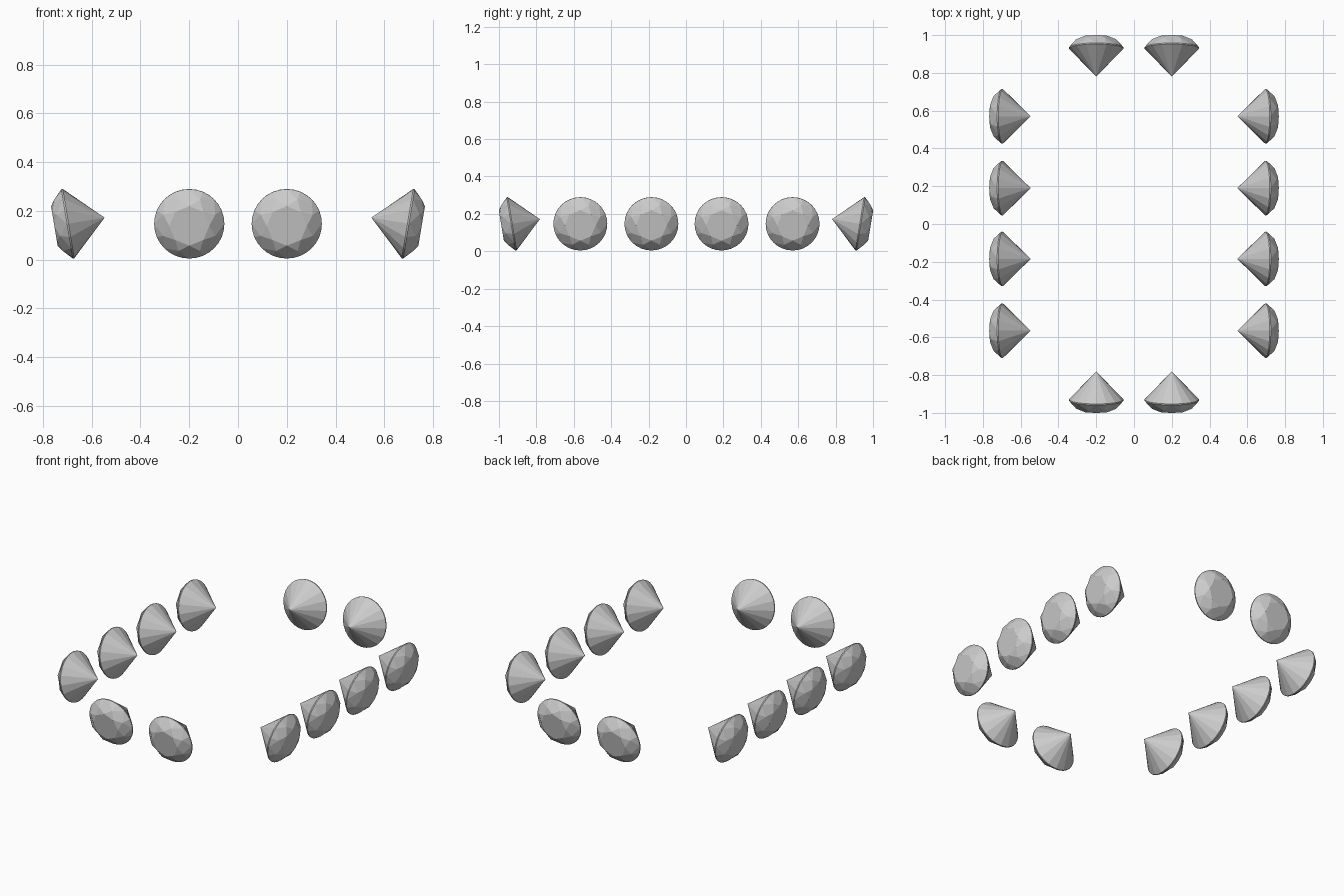
import bpy, bmesh
from math import sin, cos, pi, radians
from mathutils import Matrix

if "Cube" in bpy.data.objects:
    bpy.data.objects.remove(bpy.data.objects["Cube"])

R = 0.144          # girdle radius
SEG = 32           # girdle sides
TILT = radians(9.4)


def ring(bm, n, r, z, offset=0.0):
    return [bm.verts.new((r * cos(2 * pi * (i + offset) / n),
                          r * sin(2 * pi * (i + offset) / n), z)) for i in range(n)]


def gem_mesh():
    """Round brilliant cut, crown towards +z, girdle centre at the origin."""
    bm = bmesh.new()
    table = ring(bm, 8, 0.57 * R, 0.056)
    star = ring(bm, 8, 0.80 * R, 0.039, 0.5)
    upper = ring(bm, SEG, R, 0.003)
    lower = ring(bm, SEG, R, -0.003)
    tip = bm.verts.new((0, 0, -0.153))
    bm.faces.new(table)
    for i in range(8):
        j = (i + 1) % 8
        a = [upper[(4 * i + k) % SEG] for k in range(5)]
        # star facet, kite facet and the two upper girdle facets
        bm.faces.new((table[i], star[i], table[j]))
        bm.faces.new((table[i], star[i - 1], a[0], star[i]))
        bm.faces.new((star[i], a[0], a[1], a[2]))
        bm.faces.new((star[i], a[2], a[3], a[4]))
    for i in range(SEG):
        j = (i + 1) % SEG
        bm.faces.new((upper[i], lower[i], lower[j], upper[j]))
    # sixteen pavilion facets
    for i in range(0, SEG, 2):
        bm.faces.new((tip, lower[(i + 2) % SEG], lower[i + 1], lower[i]))
    bmesh.ops.recalc_face_normals(bm, faces=bm.faces)
    me = bpy.data.meshes.new("gem")
    bm.to_mesh(me)
    bm.free()
    return me


mesh = gem_mesh()


def place(name, x, y, heading):
    """Stand a gem on its edge with the crown facing the heading, leaning down."""
    ob = bpy.data.objects.new(name, mesh)
    bpy.context.collection.objects.link(ob)
    ob.matrix_world = (Matrix.Translation((x, y, 0.147))
                       @ Matrix.Rotation(heading, 4, 'Z')
                       @ Matrix.Rotation(pi / 2 + TILT, 4, 'Y'))


# long sides
for k, y in enumerate((-0.565, -0.185, 0.19, 0.57)):
    place(f"gem_right_{k}", 0.698, y, 0)
    place(f"gem_left_{k}", -0.698, y, pi)
# short ends
for k, x in enumerate((-0.2, 0.2)):
    place(f"gem_front_{k}", x, -0.932, -pi / 2)
    place(f"gem_back_{k}", x, 0.932, pi / 2)
